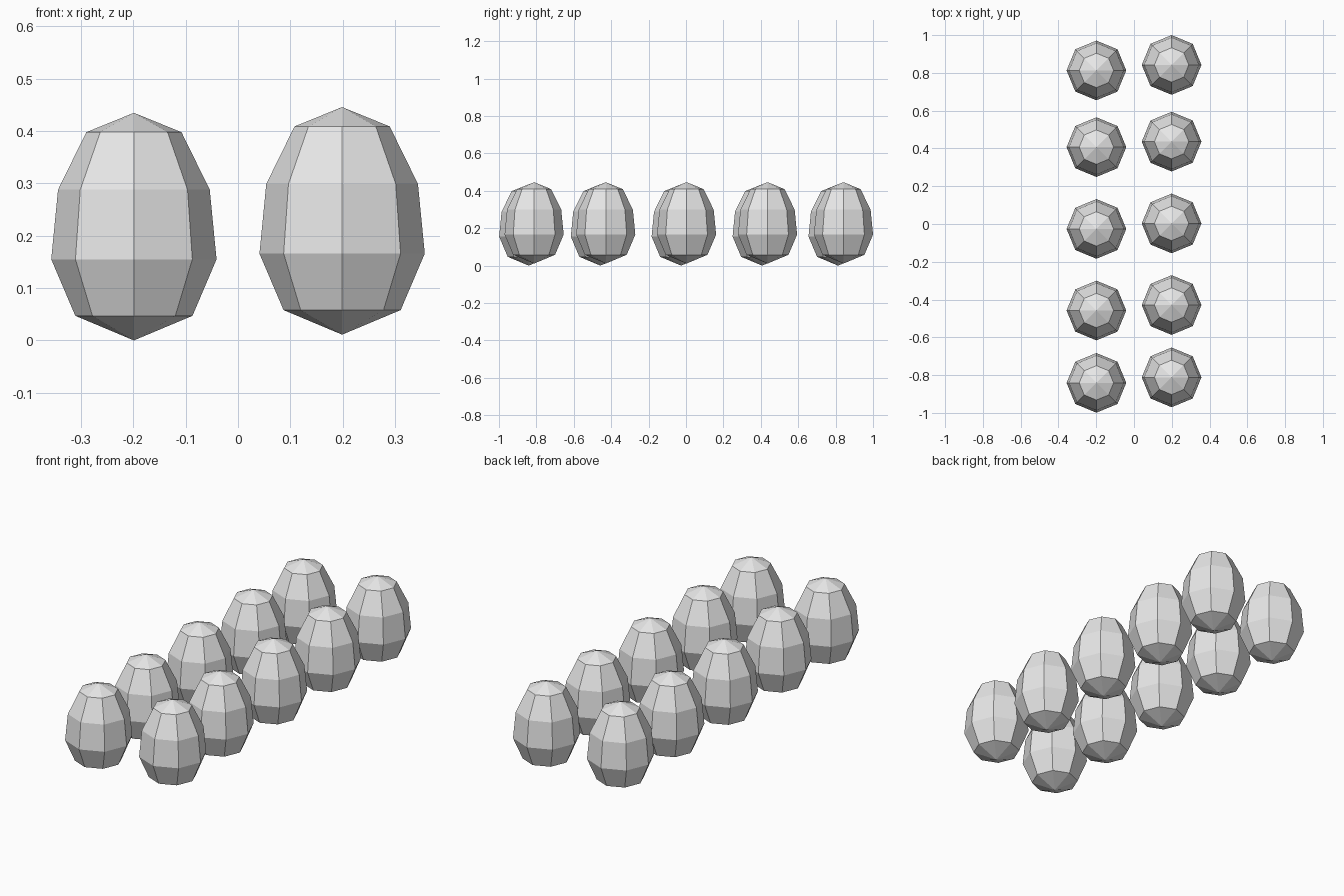
import bpy, bmesh, math

if "Cube" in bpy.data.objects:
    bpy.data.objects.remove(bpy.data.objects["Cube"])

SIDES = 8
# egg profile: (radius, height) rings between the two tips
RINGS = [(0.112, 0.047), (0.158, 0.155), (0.145, 0.288), (0.091, 0.398)]
TIP_LOW, TIP_HIGH = 0.0, 0.435

shell = bpy.data.materials.new("shell_grey")
shell.diffuse_color = (0.8, 0.8, 0.8, 1)
shell.use_nodes = True
shell.node_tree.nodes["Principled BSDF"].inputs["Base Color"].default_value = shell.diffuse_color


def egg_mesh():
    bm = bmesh.new()
    rings = [[bm.verts.new((r * math.cos(math.tau * i / SIDES),
                            r * math.sin(math.tau * i / SIDES), z))
              for i in range(SIDES)] for r, z in RINGS]
    low = bm.verts.new((0, 0, TIP_LOW))
    high = bm.verts.new((0, 0, TIP_HIGH))
    for i in range(SIDES):
        j = (i + 1) % SIDES
        bm.faces.new((low, rings[0][j], rings[0][i]))
        bm.faces.new((high, rings[-1][i], rings[-1][j]))
        for a, b in zip(rings, rings[1:]):
            bm.faces.new((a[i], a[j], b[j], b[i]))
    bmesh.ops.recalc_face_normals(bm, faces=bm.faces)
    me = bpy.data.meshes.new("egg")
    bm.to_mesh(me)
    bm.free()
    me.materials.append(shell)
    return me


# two rows of five eggs; the right row sits slightly higher and further back
mesh = egg_mesh()
for side, x, dy, z in (("left", -0.199, -0.029, 0.0), ("right", 0.199, 0.0, 0.011)):
    for n, y in enumerate((-0.812, -0.429, 0.003, 0.436, 0.842), 1):
        egg = bpy.data.objects.new(f"egg_{side}_{n}", mesh)
        egg.location = (x, y + dy, z)
        bpy.context.collection.objects.link(egg)
